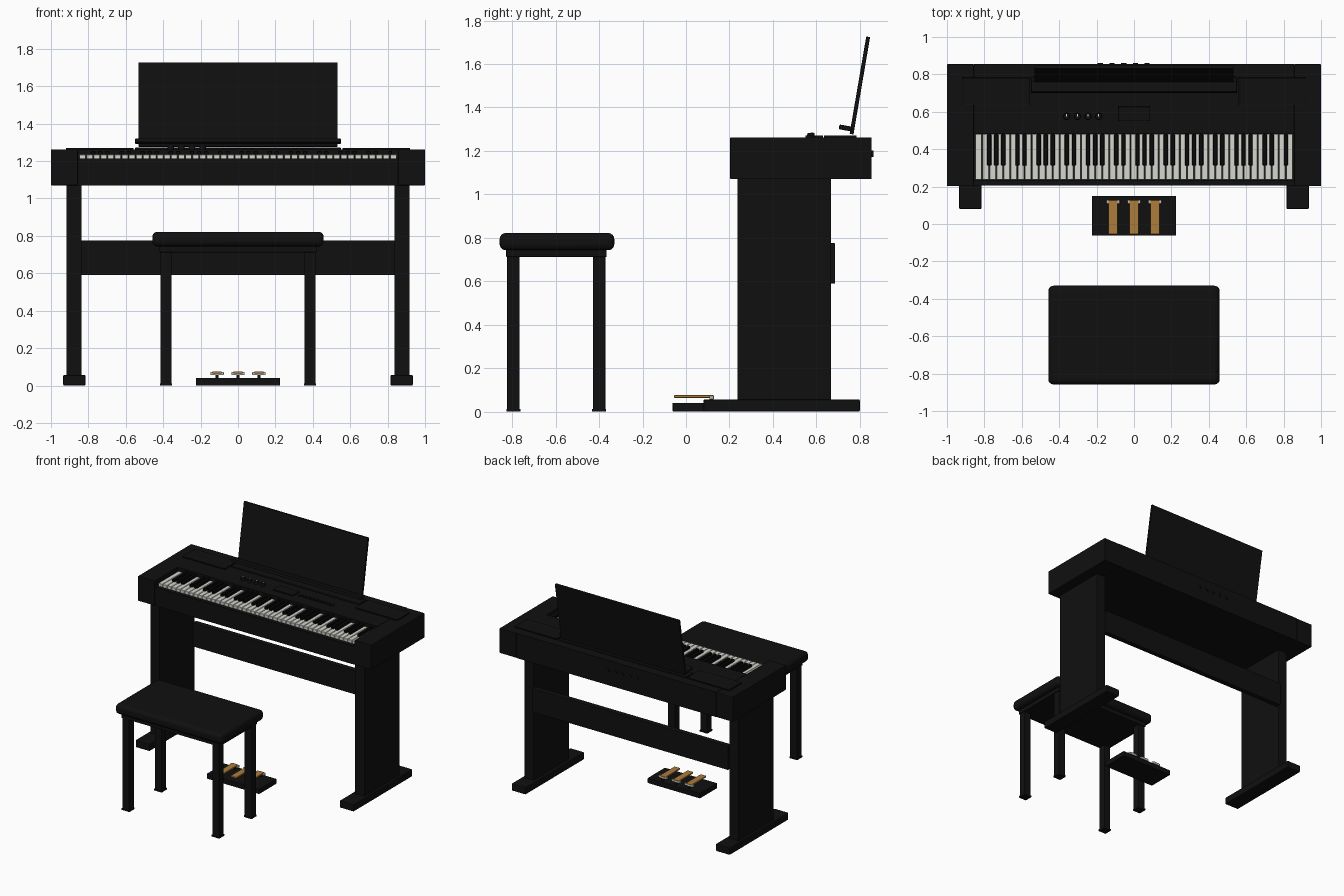
import bpy, bmesh, math
from mathutils import Matrix

if "Cube" in bpy.data.objects:
    bpy.data.objects.remove(bpy.data.objects["Cube"])


def material(name, r, g, b):
    m = bpy.data.materials.new(name)
    m.diffuse_color = (r, g, b, 1)
    m.use_nodes = True
    m.node_tree.nodes["Principled BSDF"].inputs["Base Color"].default_value = m.diffuse_color
    return m


BLACK = material("satin_black", 0.005, 0.005, 0.005)
KEY_BLACK = material("key_black", 0.003, 0.003, 0.003)
WHITE = material("key_white", 0.68, 0.68, 0.63)
GOLD = material("pedal_gold", 0.42, 0.2, 0.045)
SILVER = material("silver", 0.55, 0.53, 0.5)


def finish(name, bm, mat, bevel=0, segments=2):
    bmesh.ops.recalc_face_normals(bm, faces=bm.faces)
    me = bpy.data.meshes.new(name)
    bm.to_mesh(me)
    bm.free()
    me.materials.append(mat)
    ob = bpy.data.objects.new(name, me)
    bpy.context.collection.objects.link(ob)
    if bevel:
        mod = ob.modifiers.new("bevel", "BEVEL")
        mod.width, mod.segments = bevel, segments
    return ob


def add_box(bm, x, y, z):
    size = Matrix.Diagonal((x[1] - x[0], y[1] - y[0], z[1] - z[0], 1))
    mid = Matrix.Translation((sum(x) / 2, sum(y) / 2, sum(z) / 2))
    return bmesh.ops.create_cube(bm, size=1, matrix=mid @ size)["verts"]


def boxes(name, mat, parts, bevel=0, segments=2):
    bm = bmesh.new()
    for p in parts:
        add_box(bm, *p)
    return finish(name, bm, mat, bevel, segments)


def both(x, y, z):
    """The same box on the right and on the left."""
    return [(x, y, z), ((-x[1], -x[0]), y, z)]


def sunken_plate(name, x, y, z, rim, depth):
    """Plate whose top face is inset and pushed down."""
    bm = bmesh.new()
    add_box(bm, x, y, z)
    bm.normal_update()
    top = [f for f in bm.faces if f.normal.z > 0.9]
    bmesh.ops.inset_region(bm, faces=top, thickness=rim, depth=-depth)
    return finish(name, bm, BLACK)


# Keyboard case: stepped profile between two end cheeks
profile = [(0.205, 1.07), (0.855, 1.07), (0.855, 1.262), (0.482, 1.262),
           (0.482, 1.19), (0.235, 1.19), (0.235, 1.213), (0.205, 1.213)]
bm = bmesh.new()
face = bm.faces.new([bm.verts.new((-0.856, y, z)) for y, z in profile])
new = bmesh.ops.extrude_face_region(bm, geom=[face])["geom"]
bmesh.ops.translate(bm, vec=(1.712, 0, 0),
                    verts=[v for v in new if isinstance(v, bmesh.types.BMVert)])
finish("keyboard_case", bm, BLACK)
boxes("end_cheeks", BLACK, both((0.856, 1.0), (0.203, 0.855), (1.07, 1.262)), 0.004)

# Keys: 76 notes from E to G
count, left, right = 45, -0.85, 0.85
pitch = (right - left) / count
whites, blacks = [], []
for i in range(count):
    x = left + i * pitch
    whites.append(((x + 0.0018, x + pitch - 0.0018), (0.237, 0.48), (1.192, 1.235)))
    note = (i + 2) % 7              # 0 = C
    if note in (0, 1, 3, 4, 5) and i < count - 1:
        c = x + pitch
        blacks.append(((c - 0.0115, c + 0.0115), (0.313, 0.481), (1.2, 1.254)))
boxes("white_keys", WHITE, whites, 0.002, 1)
boxes("black_keys", KEY_BLACK, blacks, 0.003, 1)

# Control panel on the top
for side, x in (("left", (-0.92, -0.56)), ("right", (0.56, 0.92))):
    sunken_plate(side + "_speaker", x, (0.635, 0.785), (1.255, 1.271), 0.012, 0.005)
sunken_plate("display", (-0.085, 0.085), (0.55, 0.63), (1.255, 1.271), 0.012, 0.004)
boxes("panel_buttons", BLACK,
      [((0.11 + 0.034 * i, 0.136 + 0.034 * i), (0.577, 0.6), (1.258, 1.269)) for i in range(9)])
for i in range(4):
    x = -0.36 + 0.057 * i
    bm = bmesh.new()
    bmesh.ops.create_cone(bm, cap_ends=True, segments=20, radius1=0.019, radius2=0.016,
                          depth=0.024, matrix=Matrix.Translation((x, 0.575, 1.271)))
    finish("knob", bm, BLACK)
    boxes("knob_mark", WHITE, [((x - 0.003, x + 0.003), (0.574, 0.588), (1.28, 1.285))])

# Rear sockets
bm = bmesh.new()
for i in range(5):
    m = Matrix.Translation((-0.18 + 0.0625 * i, 0.855, 1.187)) @ Matrix.Rotation(math.pi / 2, 4, 'X')
    bmesh.ops.create_cone(bm, cap_ends=True, segments=16, radius1=0.014, radius2=0.014,
                          depth=0.014, matrix=m)
finish("rear_sockets", bm, BLACK)

# Music stand, leaning back
boxes("stand_base", BLACK, [((-0.55, 0.55), (0.7, 0.785), (1.255, 1.272))], 0.003)
tilt = -math.radians(9.7)
stand = boxes("music_stand", BLACK, [((-0.532, 0.532), (-0.009, 0.009), (0, 0.455))], 0.003)
stand.location = (0, 0.762, 1.277)
stand.rotation_euler.x = tilt
lip = boxes("stand_lip", BLACK, [((-0.55, 0.55), (-0.065, -0.005), (0.012, 0.034))], 0.004)
lip.location = (0, 0.765, 1.277)
lip.rotation_euler.x = tilt

# Floor stand
boxes("side_legs", BLACK, both((0.837, 0.917), (0.237, 0.668), (0.05, 1.072)), 0.003)
boxes("side_feet", BLACK, both((0.815, 0.935), (0.08, 0.8), (0, 0.056)), 0.006)
boxes("back_panel", BLACK, [((-0.84, 0.84), (0.645, 0.686), (0.59, 0.775))], 0.003)

# Pedals
boxes("pedal_base", BLACK, [((-0.225, 0.225), (-0.062, 0.15), (0, 0.04))], 0.004)
for x in (-0.112, 0, 0.112):
    boxes("pedal", GOLD, [((x - 0.025, x + 0.025), (-0.055, 0.128), (0.063, 0.076))], 0.004)
    boxes("pedal_bracket", SILVER, [((x - 0.036, x + 0.036), (0.108, 0.128), (0.056, 0.073))], 0.003)
    boxes("pedal_post", BLACK, [((x - 0.008, x + 0.008), (0.11, 0.126), (0.035, 0.06))])

# Bench
seat = boxes("bench_seat", BLACK, [((-0.458, 0.458), (-0.858, -0.33), (0.743, 0.822))], 0.028, 4)
boxes("bench_apron", BLACK, [((-0.42, 0.42), (-0.828, -0.365), (0.712, 0.748))], 0.003)
legs, tips = [], []
for y in (-0.795, -0.4):
    legs += both((0.355, 0.415), (y - 0.029, y + 0.029), (0.008, 0.715))
    tips += both((0.352, 0.418), (y - 0.032, y + 0.032), (0, 0.012))
boxes("bench_legs", BLACK, legs, 0.004)
boxes("bench_leg_tips", BLACK, tips)

# Smooth the cushion edges
bpy.ops.object.select_all(action='DESELECT')
seat.select_set(True)
bpy.context.view_layer.objects.active = seat
bpy.ops.object.shade_smooth_by_angle(angle=math.radians(35))
